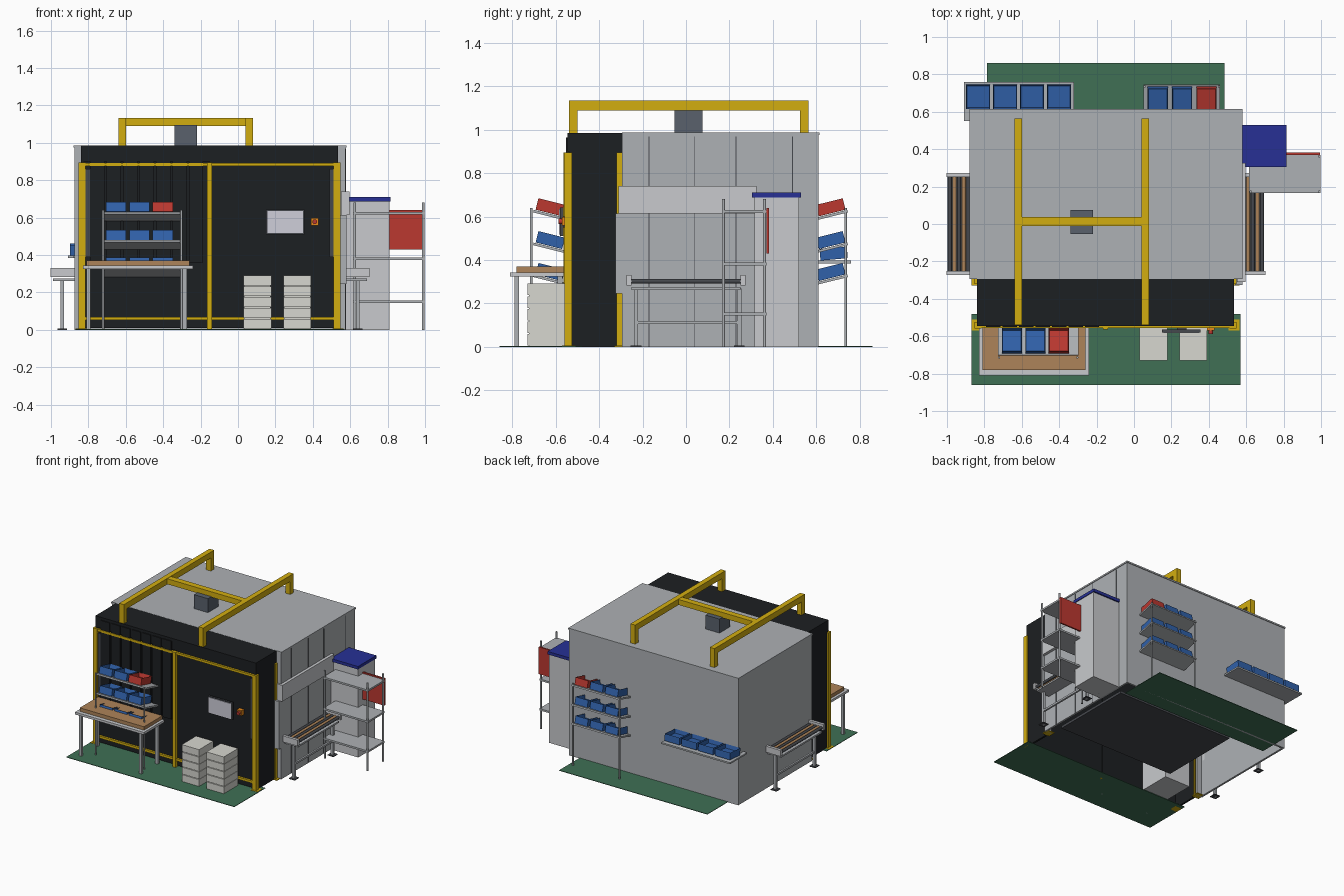
import bpy, bmesh, math
from mathutils import Matrix, Vector

if "Cube" in bpy.data.objects:
    bpy.data.objects.remove(bpy.data.objects["Cube"])

def mat(name, r, g, b):
    m = bpy.data.materials.new(name)
    m.diffuse_color = (r, g, b, 1)
    m.use_nodes = True
    m.node_tree.nodes["Principled BSDF"].inputs["Base Color"].default_value = m.diffuse_color
    return m

BLACK = mat("black", .012, .014, .016)
DARK = mat("dark_grey", .06, .065, .075)
SLATE = mat("slate", .1, .12, .15)
YELLOW = mat("yellow", .65, .42, .005)
GREEN = mat("green", .05, .16, .09)
BLUE = mat("blue", .03, .12, .4)
NAVY = mat("navy", .02, .03, .3)
RED = mat("red", .5, .04, .03)
WOOD = mat("wood", .42, .23, .1)
CREAM = mat("cream", .68, .68, .63)
GREY = mat("grey", .42, .44, .46)
PALE = mat("pale_grey", .58, .59, .61)
SCREEN = mat("screen", .62, .62, .7)
ORANGE = mat("orange", .8, .25, .01)

def finish(name, bm, m):
    me = bpy.data.meshes.new(name)
    bm.to_mesh(me)
    bm.free()
    ob = bpy.data.objects.new(name, me)
    bpy.context.collection.objects.link(ob)
    me.materials.append(m)
    return ob

def box(name, x, y, z, m=GREY, tilt=0, inset=0, depth=0):
    """Box from (min, max) pairs, optional tilt about x and hollow top."""
    bm = bmesh.new()
    bmesh.ops.create_cube(bm, size=1)
    size = Vector((x[1] - x[0], y[1] - y[0], z[1] - z[0]))
    mid = Vector((sum(x) / 2, sum(y) / 2, sum(z) / 2))
    bmesh.ops.scale(bm, vec=size, verts=bm.verts)
    if inset:
        bm.faces.ensure_lookup_table()
        top = max(bm.faces, key=lambda f: f.calc_center_median().z)
        bmesh.ops.inset_region(bm, faces=[top], thickness=inset)
        bmesh.ops.translate(bm, vec=(0, 0, -depth), verts=top.verts)
    bmesh.ops.transform(bm, matrix=Matrix.Translation(mid) @ Matrix.Rotation(math.radians(tilt), 4, 'X'), verts=bm.verts)
    return finish(name, bm, m)

def rod(name, p, q, r, m=GREY, n=16):
    p, q = Vector(p), Vector(q)
    d = q - p
    bm = bmesh.new()
    bmesh.ops.create_cone(bm, cap_ends=True, segments=n, radius1=r, radius2=r, depth=d.length)
    rot = d.to_track_quat('Z', 'Y').to_matrix().to_4x4()
    bmesh.ops.transform(bm, matrix=Matrix.Translation((p + q) / 2) @ rot, verts=bm.verts)
    for f in bm.faces:
        f.smooth = len(f.verts) == 4
    return finish(name, bm, m)

# Floor mats
box("front_mat", (-.87, .57), (-.86, -.48), (0, .004), GREEN)
box("back_mat", (-.785, .485), (.48, .86), (0, .004), GREEN)

# Main grey enclosure, open underneath
box("back_wall", (-.875, .575), (.595, .61), (0, .975))
for s, x in (("left", -.875), ("right", .56)):
    box(s + "_wall", (x, x + .015), (-.295, .595), (0, .975))
box("roof", (-.88, .58), (-.295, .615), (.975, .987))
box("left_front_flange", (-.875, -.82), (-.295, -.285), (0, .975))
box("right_front_flange", (.52, .575), (-.295, -.285), (0, .975))
for y in (-.17, .04, .23, .49):
    box("wall_panel_seam", (.575, .577), (y - .002, y + .002), (0, .97), DARK)
box("side_duct", (.55, .597), (-.31, .325), (.615, .74), PALE)
box("side_cover", (.54, .58), (-.325, -.295), (.245, .615))

# Interior base plate and machine cabinet seen from below
box("base_plate", (-.5, .5), (-.2, .45), (.01, .03), DARK)
box("inner_cabinet", (-.72, -.5), (-.5, -.25), (.01, .4), PALE)

# Black front bay
box("bay_roof", (-.84, .535), (-.545, -.295), (.9, .986), BLACK)
box("bay_left_side", (-.84, -.825), (-.54, -.295), (0, .9), BLACK)
box("bay_right_side", (.52, .535), (-.54, -.295), (0, .9), BLACK)
box("bay_door", (-.15, .53), (-.54, -.53), (.01, .9), BLACK)
box("bay_back_sheet", (-.83, -.15), (-.535, -.525), (.01, .9), BLACK)
for i in range(7):
    x = -.79 + i * .088
    box("curtain_strip", (x, x + .076), (-.552, -.54), (.36, .965), BLACK)
for x in (-.82, .49):
    box("light_sensor_bar", (x, x + .03), (-.552, -.54), (.39, .86), DARK)

# Yellow frame around the bay
for x, s in ((-.84, -1), (.535, 1)):
    for y, t in ((-.55, -1), (-.31, 1)):
        a, b = sorted((x - s * .025, x + s * .012))
        c, d = sorted((x, x + s * .012))
        box("frame_post_face", (a, b), (y - .01, y + .004), (0, .895), YELLOW)
        box("frame_post_side", (c, d), (y - .01, y + .025), (0, .895), YELLOW)
        box("frame_foot", (x - .03, x + .03), (y - .02, y + .04), (0, .006), YELLOW)
box("frame_middle_post", (-.165, -.14), (-.565, -.54), (0, .895), YELLOW)
for z in (.875, .052):
    box("frame_rail", (-.83, .53), (-.556, -.54), (z, z + .018), YELLOW)

# Roof gantry and hoist box
for x in (-.64, .04):
    box("gantry_beam", (x, x + .04), (-.54, .565), (1.088, 1.134), YELLOW)
    for y in (-.54, .525):
        box("gantry_leg", (x, x + .04), (y, y + .04), (.985, 1.09), YELLOW)
box("gantry_cross_beam", (-.6, .04), (-.01, .037), (1.09, 1.132), YELLOW)
box("roof_unit", (-.34, -.22), (-.053, .075), (.985, 1.095), SLATE)

# Roller conveyors, left and right
def conveyor(s):
    def bx(name, x, y, z, m=GREY):
        box(name, tuple(sorted((s * x[0] + o, s * x[1] + o))), y, z, m)
    o = 0 if s > 0 else -.3
    for y in (-.262, .262):
        bx("conveyor_rail", (.56, .702), (y - .011, y + .011), (.283, .33), PALE)
    bx("conveyor_frame", (.57, .69), (-.25, .25), (.262, .275))
    for i in range(5):
        x = s * (.585 + i * .025) + o
        rod("conveyor_roller", (x, -.25, .302), (x, .25, .302), .011, WOOD if i % 2 else DARK, 12)
    for y in (-.23, .245):
        bx("conveyor_leg", (.63, .65), (y - .01, y + .01), (0, .27))
        bx("conveyor_foot", (.615, .665), (y - .025, y + .025), (0, .006), DARK)
    bx("conveyor_brace", (.633, .647), (-.23, .245), (.105, .12))
conveyor(1)
conveyor(-1)

# Control cabinet with blue lid and side rack
box("side_cabinet", (.575, .81), (.315, .52), (0, .687), PALE)
box("cabinet_lid", (.58, .815), (.305, .53), (.687, .71), NAVY)
for x in (.625, .99):
    for y in (.172, .362):
        rod("rack_post", (x, y, 0), (x, y, .68), .007)
for z in (.15, .38, .622):
    box("rack_shelf", (.615, .998), (.165, .37), (z - .006, z + .008), GREY)
box("red_panel", (.808, .995), (.37, .382), (.43, .64), RED)

# Tilted bins and flow racks
def bins(xs, w, yc, zc, tilt, last_red=False):
    for i, x in enumerate(xs):
        m = RED if last_red and i == len(xs) - 1 else BLUE
        box("parts_bin", (x, x + w), (yc - .063, yc + .063), (zc - .027, zc + .027), m, tilt, .006, .03)

def flow_rack(x0, x1, xs, yc, tilt, post_y):
    for z in (.345, .492, .643):
        bins(xs, .108, yc, z, tilt, z > .6)
        box("flow_shelf", (x0, x1), (yc - .08, yc + .08), (z - .043, z - .031), GREY, tilt)
    for x in (x0 + .006, x1 - .006):
        rod("flow_rack_post", (x, post_y, 0), (x, post_y, .64), .006)

flow_rack(-.727, -.297, (-.707, -.581, -.456), -.625, -14, -.713)
flow_rack(.05, .46, (.073, .203, .333), .667, 14, .735)
box("left_back_shelf", (-.91, -.32), (.605, .76), (.385, .397), GREY)
box("left_back_shelf_end", (-.91, -.88), (.55, .61), (.385, .397), GREY)
bins((-.897, -.753, -.609, -.465), .128, .68, .43, 5)

# Workbench
box("bench_frame", (-.83, -.24), (-.81, -.555), (.325, .343), PALE)
box("bench_top", (-.81, -.26), (-.78, -.555), (.343, .37), WOOD)
for x in (-.8, -.285):
    for y in (-.78, -.58):
        box("bench_leg", (x - .011, x + .011), (y - .011, y + .011), (.004, .327))

# Drawer units
for x in (.03, .242):
    box("drawer_body", (x + .003, x + .145), (-.722, -.556), (.004, .29), CREAM)
    for i in range(5):
        z = .006 + i * .058
        box("drawer_front", (x, x + .148), (-.731, -.556), (z, z + .053), CREAM)

# Operator screen and stop button
box("monitor_body", (.15, .355), (-.58, -.565), (.51, .643), DARK)
box("monitor_screen", (.157, .348), (-.584, -.579), (.517, .636), SCREEN)
box("monitor_mount", (.23, .28), (-.567, -.54), (.55, .6), DARK)
box("stop_box", (.39, .43), (-.57, -.54), (.558, .598), ORANGE)
rod("stop_button", (.41, -.588, .578), (.41, -.57, .578), .013, RED)
